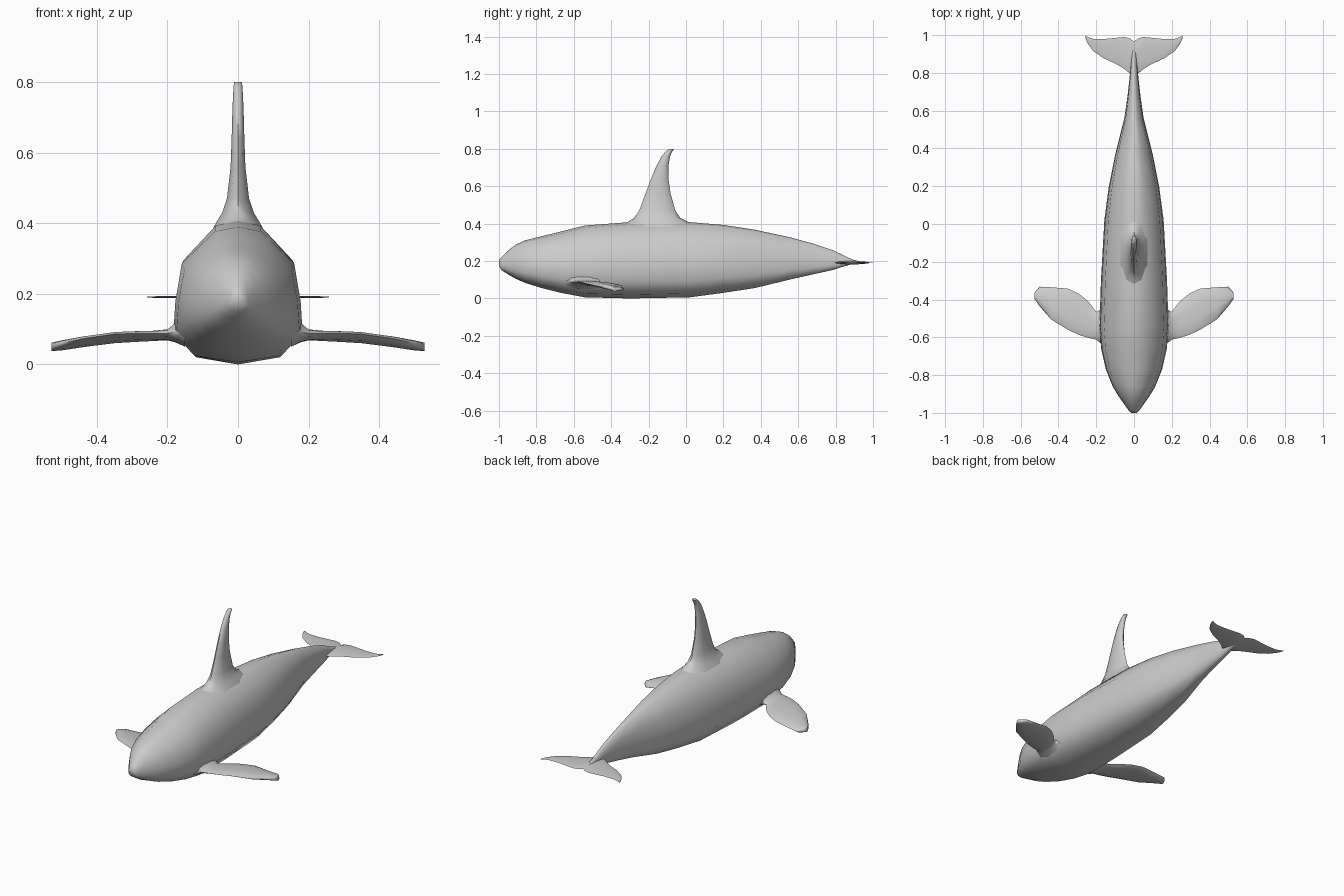
import bpy, bmesh, math

grey = bpy.data.materials.new("soft_grey")
grey.diffuse_color = (0.6, 0.6, 0.6, 1)


def loft(name, rings, mirror=False, cap_start=True):
    """Skin a list of equal-length rings and close the ends."""
    bm = bmesh.new()
    loops = [[bm.verts.new(p) for p in ring] for ring in rings]
    n = len(loops[0])
    for a, b in zip(loops, loops[1:]):
        for i in range(n):
            j = (i + 1) % n
            bm.faces.new((a[i], a[j], b[j], b[i]))
    bm.faces.new(loops[-1])
    if cap_start:
        bm.faces.new(loops[0])
    bmesh.ops.recalc_face_normals(bm, faces=bm.faces)
    if mirror:
        # Reflected copy on the other side
        copy = bmesh.ops.duplicate(bm, geom=bm.verts[:] + bm.edges[:] + bm.faces[:])["geom"]
        for v in [g for g in copy if isinstance(g, bmesh.types.BMVert)]:
            v.co.x = -v.co.x
        bmesh.ops.reverse_faces(bm, faces=[g for g in copy if isinstance(g, bmesh.types.BMFace)])
        bmesh.ops.remove_doubles(bm, verts=bm.verts, dist=0.0005)
    mesh = bpy.data.meshes.new(name)
    bm.to_mesh(mesh)
    bm.free()
    mesh.materials.append(grey)
    obj = bpy.data.objects.new(name, mesh)
    bpy.context.collection.objects.link(obj)
    bpy.ops.object.select_all(action="DESELECT")
    obj.select_set(True)
    bpy.context.view_layer.objects.active = obj
    bpy.ops.object.shade_smooth_by_angle(angle=math.radians(65))
    return obj


def oval(n=10):
    return [(math.cos(2 * math.pi * i / n), math.sin(2 * math.pi * i / n)) for i in range(n)]


def wing_ring(x, front, back, z, half, tilt=0.0):
    """Oval section across a flipper or fluke, front edge raised by tilt."""
    mid, chord = (front + back) / 2, (back - front) / 2
    return [(x, mid + c * chord, z + s * half - c * tilt) for c, s in oval()]


# Body: one cross-section scaled along the length (y, half width, bottom, top)
section = [(0, 0), (0.68, 0.05), (1, 0.22), (0.97, 0.45), (0.87, 0.73), (0.36, 0.965), (0, 1)]
section += [(-u, v) for u, v in section[-2:0:-1]]
body = [
    (-1.0, 0.016, 0.172, 0.205), (-0.985, 0.03, 0.15, 0.222), (-0.95, 0.055, 0.128, 0.257),
    (-0.91, 0.083, 0.105, 0.288), (-0.86, 0.113, 0.083, 0.311), (-0.77, 0.149, 0.055, 0.333),
    (-0.66, 0.174, 0.028, 0.36), (-0.54, 0.183, 0.006, 0.39), (-0.3, 0.175, 0.0, 0.408),
    (0.02, 0.157, 0.006, 0.408), (0.2, 0.133, 0.03, 0.393), (0.37, 0.099, 0.056, 0.367),
    (0.56, 0.051, 0.102, 0.326), (0.68, 0.034, 0.129, 0.293), (0.78, 0.023, 0.151, 0.26),
    (0.84, 0.017, 0.17, 0.232), (0.89, 0.012, 0.184, 0.208), (0.94, 0.006, 0.187, 0.196),
]
loft("body", [[(u * w, y, b + v * (t - b)) for u, v in section] for y, w, b, t in body])

# Dorsal fin: stacked ovals (z, front, back, half width)
fin = [
    (0.385, -0.36, 0.05, 0.075), (0.41, -0.31, 0.01, 0.06), (0.43, -0.278, -0.03, 0.047),
    (0.47, -0.25, -0.057, 0.033), (0.56, -0.217, -0.082, 0.022), (0.64, -0.187, -0.094, 0.019),
    (0.71, -0.157, -0.094, 0.017), (0.76, -0.13, -0.085, 0.015), (0.787, -0.108, -0.073, 0.013),
    (0.8, -0.09, -0.062, 0.012),
]
loft("dorsal_fin", [[(s * w, (f + b) / 2 + c * (b - f) / 2, z) for c, s in oval()]
                    for z, f, b, w in fin])

# Flippers, with a flared root blending into the flank
flipper = [
    (0.15, -0.66, -0.41, 0.098, 0.05, 0), (0.178, -0.63, -0.455, 0.09, 0.028, 0.002),
    (0.2, -0.612, -0.465, 0.084, 0.015, 0.004), (0.24, -0.603, -0.412, 0.081, 0.013, 0.007),
    (0.29, -0.588, -0.37, 0.079, 0.013, 0.009), (0.35, -0.56, -0.342, 0.076, 0.013, 0.01),
    (0.44, -0.505, -0.335, 0.064, 0.013, 0.009), (0.5, -0.435, -0.332, 0.054, 0.013, 0.006),
    (0.528, -0.395, -0.365, 0.05, 0.012, 0.002),
]
loft("flippers", [wing_ring(*s) for s in flipper], mirror=True)

# Tail flukes, joined at the centre notch
fluke = [
    (0, 0.77, 0.965, 0.191, 0.011), (0.02, 0.795, 0.982, 0.191, 0.008),
    (0.05, 0.82, 0.99, 0.191, 0.006), (0.09, 0.845, 0.986, 0.191, 0.004),
    (0.16, 0.877, 0.979, 0.191, 0.003), (0.215, 0.915, 0.98, 0.191, 0.003),
    (0.245, 0.955, 0.99, 0.191, 0.002), (0.258, 0.985, 1.0, 0.191, 0.002),
]
loft("tail_flukes", [wing_ring(*s) for s in fluke], mirror=True, cap_start=False)
